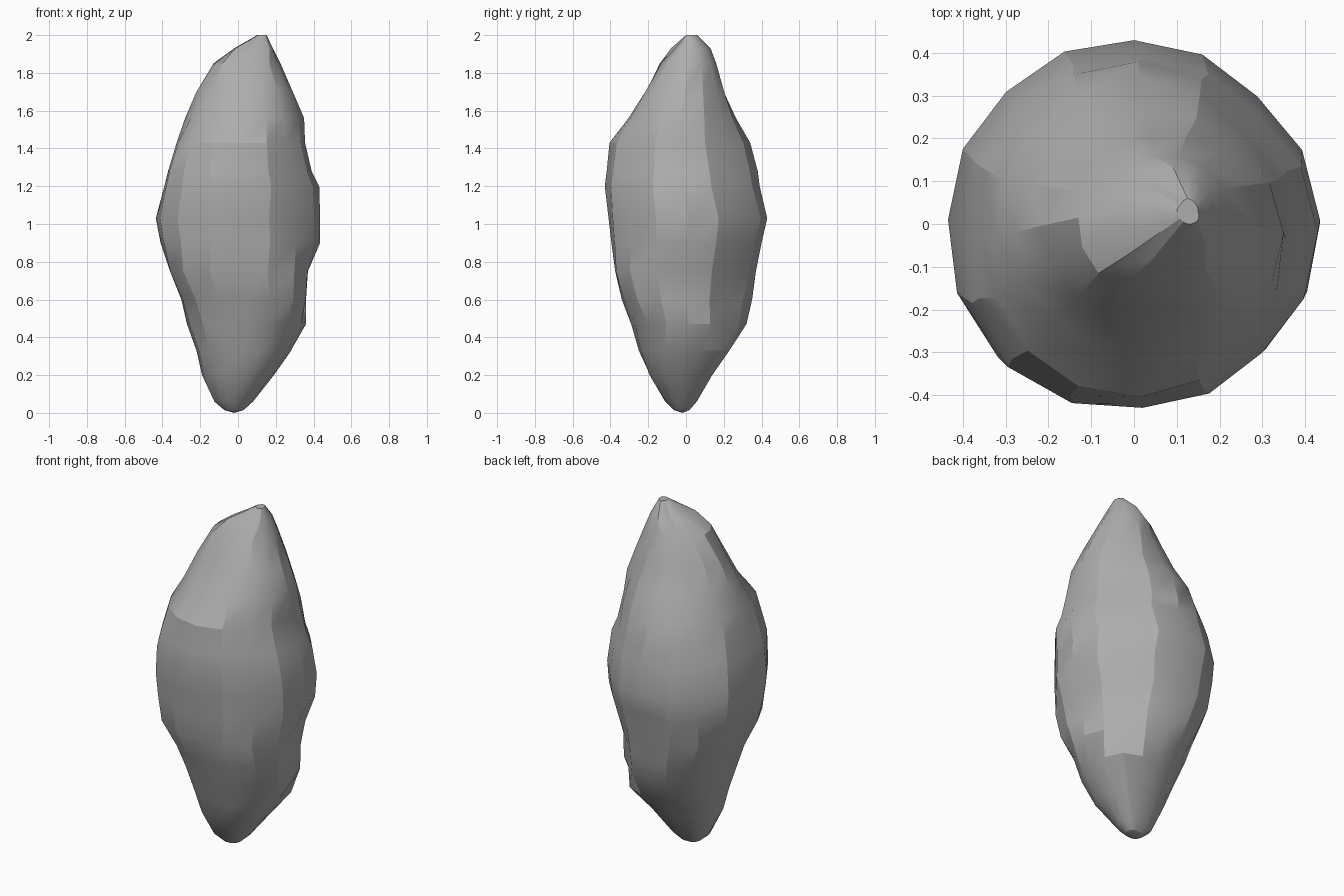
import bpy, bmesh, math
from mathutils import Vector

if "Cube" in bpy.data.objects:
    bpy.data.objects.remove(bpy.data.objects["Cube"])

# Rock cross-sections: height, then reach from the axis at E, NE, N, NW, W, SW, S, SE
SECTIONS = [
    (0.06, .08, .07, .05, .09, .125, .13, .11, .09),
    (0.20, .19, .18, .13, .15, .19, .20, .19, .21),
    (0.33, .28, .30, .22, .22, .22, .24, .25, .28),
    (0.47, .36, .31, .32, .28, .27, .285, .29, .325),
    (0.60, .36, .315, .35, .34, .30, .335, .34, .39),
    (0.75, .37, .36, .37, .395, .36, .415, .375, .42),
    (0.90, .435, .40, .40, .42, .41, .435, .395, .425),
    (1.03, .435, .415, .43, .43, .435, .445, .41, .425),
    (1.20, .43, .385, .39, .395, .39, .445, .43, .425),
    (1.28, .39, .36, .38, .37, .37, .425, .42, .405),
    (1.43, .355, .335, .34, .315, .325, .385, .405, .375),
    (1.56, .35, .30, .265, .24, .28, .285, .305, .34),
    (1.70, .29, .26, .20, .175, .22, .215, .21, .275),
    (1.85, .225, .21, .16, .09, .13, .14, .13, .19),
    (1.93, .185, .18, .13, .02, .0, .06, .06, .145),
    (2.00, .15, .135, .06, -.05, -.10, -.085, .0, .10),
]


def section_points(row):
    """Sixteen points around one section, measured from its own centre."""
    z, reach = row[0], row[1:]
    centre = Vector(((reach[0] - reach[4]) / 2, (reach[2] - reach[6]) / 2))
    radii = []
    for k, s in enumerate(reach):
        d = Vector((math.cos(k * math.pi / 4), math.sin(k * math.pi / 4)))
        radii.append(max(0.022, s - centre.dot(d)))
    points = []
    for k in range(16):
        i = k // 2
        r = radii[i] if k % 2 == 0 else (radii[i] + radii[(i + 1) % 8]) / 2 * 1.01
        a = k * math.pi / 8
        points.append((centre.x + r * math.cos(a), centre.y + r * math.sin(a), z))
    return points


# Rock body: loft the sections, with a small rounded foot and a top cap
bm = bmesh.new()
loops = [section_points(row) for row in SECTIONS]
foot = Vector((-0.02, -0.02, 0))
loops.insert(0, [(foot.x + (x - foot.x) * .5, foot.y + (y - foot.y) * .5, .015)
                 for x, y, z in loops[0]])
rings = [[bm.verts.new(p) for p in loop] for loop in loops]
for low, high in zip(rings, rings[1:]):
    for k in range(16):
        n = (k + 1) % 16
        bm.faces.new((low[k], low[n], high[n], high[k]))
tip = bm.verts.new(foot)
for k in range(16):
    bm.faces.new((tip, rings[0][(k + 1) % 16], rings[0][k]))
bm.faces.new(rings[-1])
bmesh.ops.recalc_face_normals(bm, faces=bm.faces[:])

mesh = bpy.data.meshes.new("rock")
bm.to_mesh(mesh)
bm.free()
rock = bpy.data.objects.new("rock", mesh)
bpy.context.collection.objects.link(rock)

# Dark grey stone
stone = bpy.data.materials.new("stone")
stone.diffuse_color = (0.42, 0.42, 0.42, 1)
stone.use_nodes = True
stone.node_tree.nodes["Principled BSDF"].inputs["Base Color"].default_value = stone.diffuse_color
mesh.materials.append(stone)

bpy.context.view_layer.objects.active = rock
rock.select_set(True)
bpy.ops.object.shade_smooth_by_angle(angle=math.radians(24))
